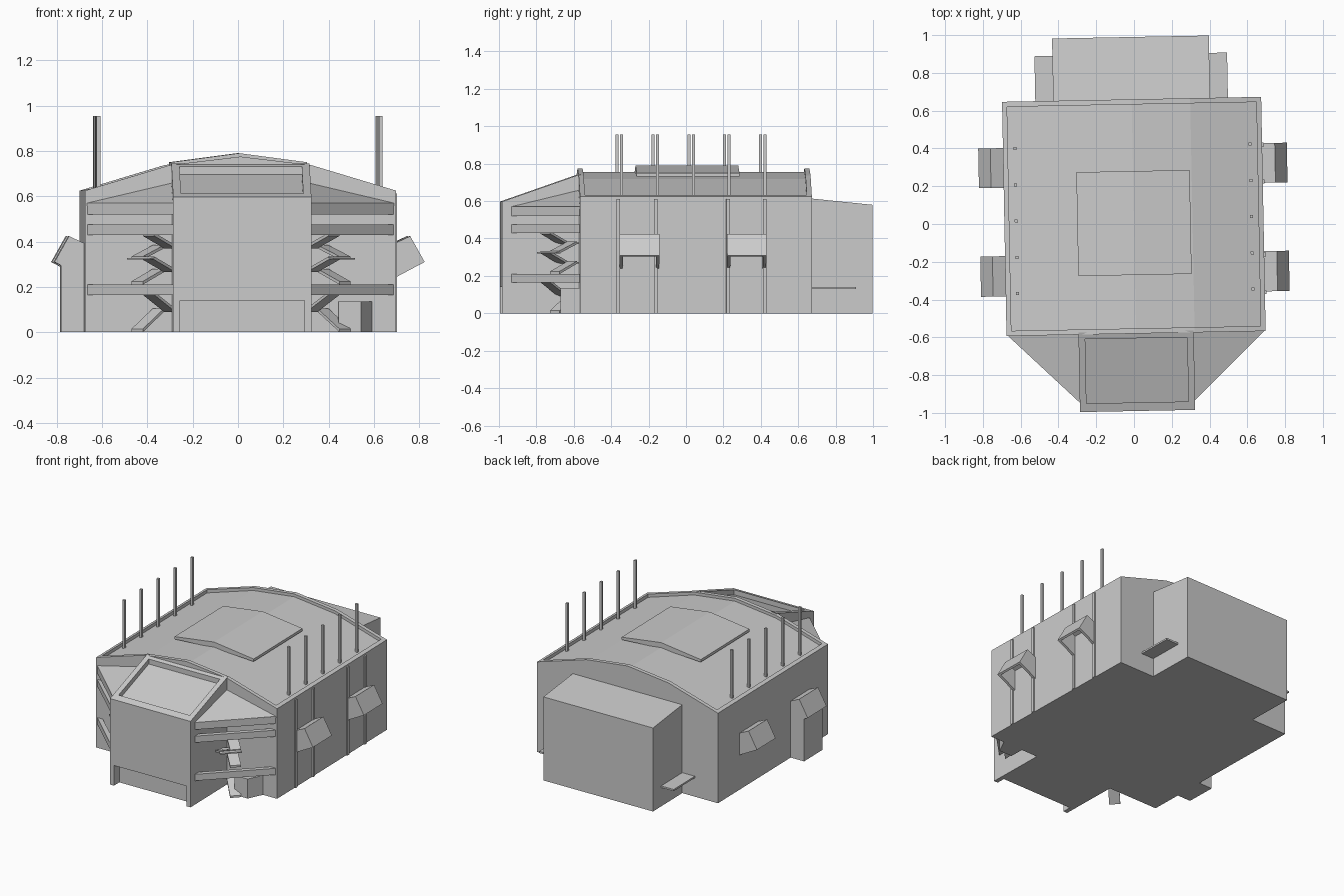
import bpy, bmesh, math
from mathutils import Matrix, Vector

if "Cube" in bpy.data.objects:
    bpy.data.objects.remove(bpy.data.objects["Cube"])

ROT = Matrix.Rotation(math.radians(1.1), 4, 'Z')  # whole building is turned slightly


def finish(name, bm):
    bmesh.ops.recalc_face_normals(bm, faces=bm.faces)
    me = bpy.data.meshes.new(name)
    bm.to_mesh(me)
    bm.free()
    ob = bpy.data.objects.new(name, me)
    bpy.context.collection.objects.link(ob)
    me.transform(ROT)
    return ob


def prism(name, pts, axis, a, b):
    """Extrude a 2D profile along an axis from a to b."""
    def place(p, t):
        return {'x': (t, p[0], p[1]), 'y': (p[0], t, p[1]), 'z': (p[0], p[1], t)}[axis]
    bm = bmesh.new()
    lo = [bm.verts.new(place(p, a)) for p in pts]
    hi = [bm.verts.new(place(p, b)) for p in pts]
    bm.faces.new(lo)
    bm.faces.new(hi[::-1])
    n = len(pts)
    for i in range(n):
        j = (i + 1) % n
        bm.faces.new((lo[i], lo[j], hi[j], hi[i]))
    return finish(name, bm)


def box(name, x0, x1, y0, y1, z0, z1):
    return prism(name, [(x0, y0), (x1, y0), (x1, y1), (x0, y1)], 'z', z0, z1)


def hull(name, pts):
    bm = bmesh.new()
    for p in pts:
        bm.verts.new(p)
    bmesh.ops.convex_hull(bm, input=bm.verts)
    return finish(name, bm)


def cut(ob, cutters):
    for c in cutters:
        c.hide_render = True
        m = ob.modifiers.new('cut', 'BOOLEAN')
        m.operation = 'DIFFERENCE'
        m.solver = 'EXACT'
        m.object = c
    bpy.context.view_layer.update()
    ev = ob.evaluated_get(bpy.context.evaluated_depsgraph_get())
    me = bpy.data.meshes.new_from_object(ev)
    ob.modifiers.clear()
    ob.data = me
    for c in cutters:
        bpy.data.objects.remove(c)


# main hall with a sunken arched roof behind a parapet
W = 0.686
hall = prism('main_hall', [(-W, 0), (W, 0), (W, 0.625), (0.31, 0.738), (0, 0.775),
                           (-0.31, 0.738), (-W, 0.625)], 'y', -0.58, 0.66)
roof_cut = prism('roof_cutter', [(-0.66, 0.61), (-0.31, 0.718), (0, 0.755), (0.31, 0.718),
                                 (0.66, 0.61), (0.66, 1), (-0.66, 1)], 'y', -0.553, 0.633)
cut(hall, [roof_cut])

# raised gabled skylight
prism('roof_skylight', [(-0.3, 0.732), (-0.3, 0.75), (0, 0.79), (0.3, 0.75), (0.3, 0.732),
                        (0, 0.75)], 'y', -0.27, 0.28)

# front entrance block with sloped top, sunken panel and door recess
nose = prism('entrance_block', [(-0.99, 0), (-0.57, 0), (-0.57, 0.744), (-0.99, 0.597)],
             'x', -0.305, 0.305)
cut(nose, [
    prism('panel_cutter', [(-0.945, 0.578), (-0.605, 0.697), (-0.605, 0.9), (-0.945, 0.9)],
          'x', -0.27, 0.27),
    box('door_cutter', -0.275, 0.275, -1.1, -0.93, -0.1, 0.14)])

# rear block with gently sloped top
prism('rear_block', [(0.65, 0), (0.99, 0), (0.99, 0.58), (0.65, 0.615)], 'x', -0.415, 0.415)

R = math.sqrt(0.5)
for s in (1, -1):
    side = 'right' if s > 0 else 'left'

    # rear ledges
    x0, x1 = sorted((s * 0.41, s * 0.51))
    box(f'rear_ledge_{side}', x0, x1, 0.655, 0.898, 0.13, 0.142)

    # roof poles
    for i in range(5):
        y = -0.357 + i * 0.192
        box(f'roof_pole_{side}_{i}', s * 0.623 - 0.008, s * 0.623 + 0.008,
            y - 0.008, y + 0.008, 0.6, 0.955)

    # triangular wing roof
    tri = [(s * 0.3, -0.575, 0.66), (s * 0.3, -0.945, 0.57), (s * 0.682, -0.575, 0.57)]
    hull(f'wing_roof_{side}', tri + [(x, y, z - 0.012) for x, y, z in tri])

    # diagonal facade slats
    inw = Vector((-s * R, R, 0)) * 0.03
    for i, (z0, z1) in enumerate(((0.52, 0.567), (0.43, 0.475), (0.165, 0.21))):
        pts = []
        for x, y in ((0.305, -0.94), (0.675, -0.583)):
            for z in (z0, z1):
                p = Vector((s * x, y, z))
                pts += [p, p + inw]
        hull(f'facade_slat_{side}_{i}', pts)

    # zigzag stairs running at right angles to the facade
    u = Vector((-s * R, R, 0)) * 0.135
    w = Vector((s * R, R, 0)) * 0.07
    base = Vector((s * 0.385, -0.785, 0))
    t = Vector((0, 0, 0.014))
    # each flight: outer height, inner height, lane
    flights = ((0.0, 0.09, 1), (0.165, 0.09, 0), (0.21, 0.265, 1), (0.32, 0.265, 0),
               (0.32, 0.37, 1), (0.425, 0.37, 0))
    for i, (zo, zi, lane) in enumerate(flights):
        a = base + w * lane + Vector((0, 0, zo))
        b = base + w * lane + u + Vector((0, 0, zi))
        pts = [a, a + w, b, b + w]
        hull(f'stair_flight_{side}_{i}', pts + [p + t for p in pts])
    for i, z in enumerate((0.09, 0.265, 0.32, 0.37)):
        outer = z == 0.32
        c = base + Vector((0, 0, z)) + (u * -0.2 if outer else u)
        d = u * 0.25
        pts = [c, c + w * 2, c + d, c + w * 2 + d]
        hull(f'stair_landing_{side}_{i}', pts + [p + t * 0.6 for p in pts])

    # window hoods, open underneath
    for i, (y0, y1) in enumerate(((-0.37, -0.157), (0.205, 0.415))):
        shell = [(0.68, 0.39), (0.753, 0.424), (0.817, 0.31), (0.805, 0.303),
                 (0.748, 0.406), (0.68, 0.376)]
        cheek = [(0.68, 0.39), (0.753, 0.424), (0.817, 0.31), (0.68, 0.237)]
        prism(f'hood_cover_{side}_{i}', [(s * x, z) for x, z in shell], 'y', y0, y1)
        for k, (a, b) in enumerate(((y0, y0 + 0.018), (y1 - 0.018, y1))):
            prism(f'hood_cheek_{side}_{i}_{k}', [(s * x, z) for x, z in cheek], 'y', a, b)

# tall side porch under the left front hood
box('side_porch', -0.788, -0.68, -0.367, -0.16, 0, 0.35)

# vertical wall strips on the right side
for i, y in enumerate((-0.375, -0.175, 0.212, 0.408)):
    box(f'wall_strip_{i}', 0.68, 0.695, y - 0.01, y + 0.01, 0, 0.612)

# small kiosk beside the right stairs
prism('entry_kiosk', [(0.43, -0.57), (0.43, -0.68), (0.53, -0.68), (0.585, -0.57)], 'z', 0, 0.135)
